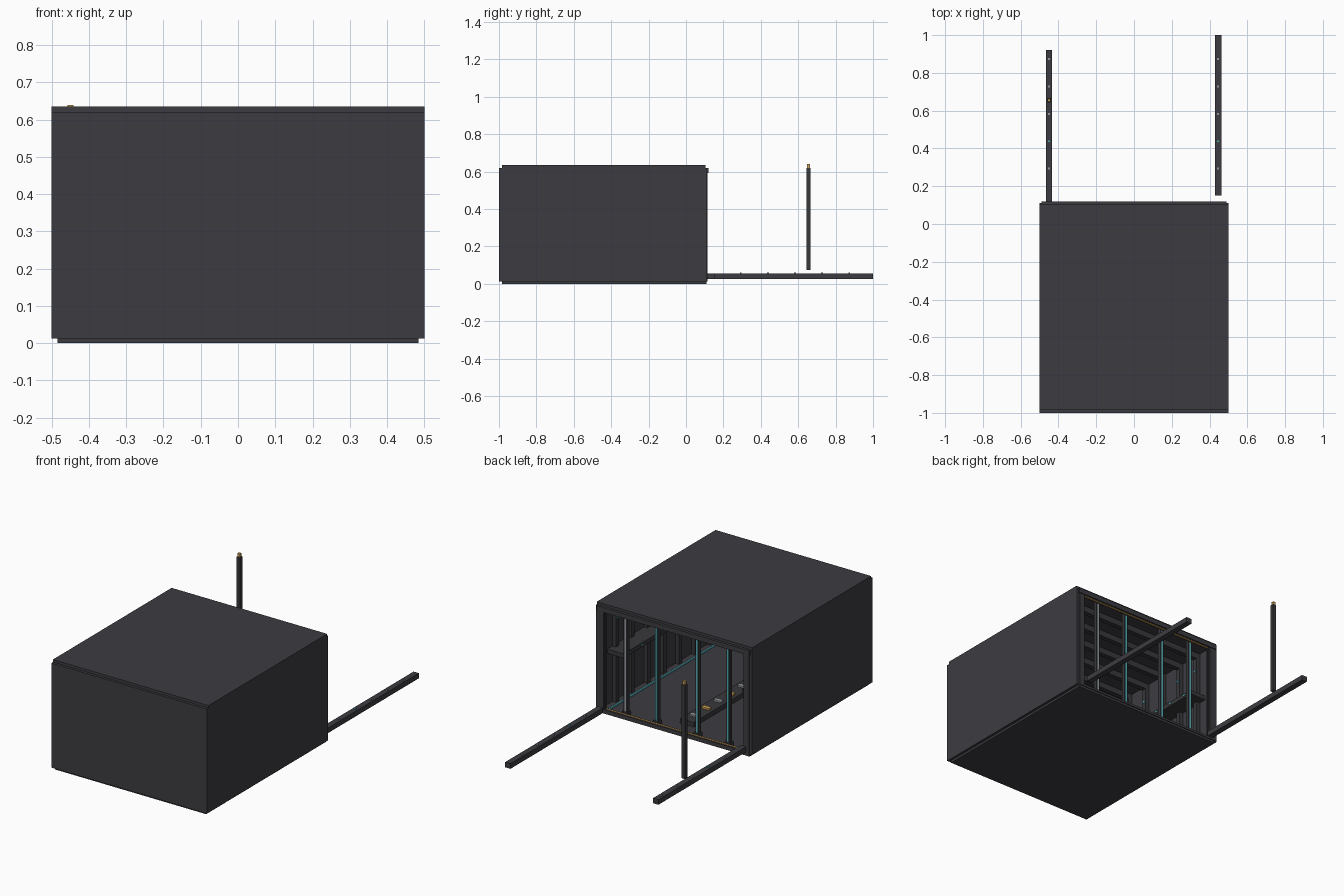
import bpy

cube = bpy.data.objects.get("Cube")
if cube:
    bpy.data.objects.remove(cube, do_unlink=True)


def material(name, r, g, b):
    m = bpy.data.materials.new(name)
    m.use_nodes = True
    m.diffuse_color = (r, g, b, 1)
    bsdf = m.node_tree.nodes["Principled BSDF"]
    bsdf.inputs["Base Color"].default_value = (r, g, b, 1)
    bsdf.inputs["Roughness"].default_value = 0.7
    return m


HULL = material("charcoal_hull", 0.046, 0.044, 0.052)
METAL = material("dark_metal", 0.04, 0.04, 0.045)
TEAL = material("teal_light", 0.08, 0.42, 0.47)
GOLD = material("amber_light", 0.6, 0.36, 0.1)
STEEL = material("pale_steel", 0.3, 0.33, 0.35)


def box(name, x, y, z, mat):
    """Box from (low, high) ranges along each axis."""
    lo, hi = zip(x, y, z)
    verts = [(a, b, c) for a in x for b in y for c in z]
    faces = [(0, 1, 3, 2), (4, 6, 7, 5), (0, 4, 5, 1),
             (2, 3, 7, 6), (0, 2, 6, 4), (1, 5, 7, 3)]
    mesh = bpy.data.meshes.new(name)
    mesh.from_pydata(verts, [], faces)
    mesh.materials.append(mat)
    ob = bpy.data.objects.new(name, mesh)
    bpy.context.collection.objects.link(ob)
    return ob


def around(c, half):
    return (c - half, c + half)


def side(s, a, b):
    """Range mirrored to side s, kept low to high."""
    return tuple(sorted((s * a, s * b)))


# Shell
box("floor", (-0.485, 0.485), (-0.985, 0.11), (0, 0.013), HULL)
box("roof", (-0.5, 0.5), (-0.985, 0.105), (0.62, 0.635), HULL)
box("front_wall", (-0.5, 0.5), (-1, -0.985), (0.013, 0.62), HULL)
for s, label in ((1, "left"), (-1, "right")):
    box(label + "_wall", side(s, 0.485, 0.5), (-0.985, 0.11), (0.013, 0.62), HULL)

# Frame of the open back
box("header", (-0.49, 0.49), (0.09, 0.12), (0.592, 0.62), HULL)
box("sill", (-0.485, 0.485), (0.09, 0.115), (0.013, 0.026), HULL)
box("header_light", (-0.44, 0.44), around(0.105, 0.004), (0.588, 0.592), GOLD)
box("sill_light", (-0.44, 0.44), around(0.103, 0.004), (0.026, 0.029), GOLD)
for s, label in ((1, "left"), (-1, "right")):
    box(label + "_jamb", side(s, 0.45, 0.485), (0.085, 0.115), (0.026, 0.592), HULL)
    box(label + "_jamb_trim", side(s, 0.444, 0.45), (0.095, 0.105), (0.026, 0.592), METAL)

# Posts across the opening, each with a light strip
for i, x in enumerate((-0.33, -0.13, 0.13, 0.33)):
    box(f"mullion_{i}", around(x, 0.011), around(0.075, 0.01), (0.013, 0.62), METAL)
    box(f"mullion_foot_{i}", around(x, 0.018), around(0.075, 0.016), (0.013, 0.035), METAL)
    box(f"mullion_strip_{i}", around(x, 0.005), (0.085, 0.088), (0.035, 0.59),
        STEEL if i == 3 else TEAL)

# Ribs on the walls and beams under the roof
for i in range(7):
    y = -0.03 - 0.145 * i
    box(f"roof_beam_{i}", (-0.485, 0.485), around(y, 0.014), (0.585, 0.62), METAL)
    for s, label in ((1, "left"), (-1, "right")):
        box(f"{label}_rib_{i}", side(s, 0.462, 0.485), around(y, 0.014), (0.013, 0.59), METAL)
        box(f"{label}_rib_lamp_{i}", side(s, 0.458, 0.462), around(y, 0.007), (0.50, 0.512), TEAL)

# Shelves and floor light strips inside
for s, label in ((1, "left"), (-1, "right")):
    box(label + "_shelf", side(s, 0.38, 0.485), (-0.7, 0.03), (0.31, 0.335), METAL)
    box(label + "_floor_light", side(s, 0.435, 0.445), (-0.95, 0.08), (0.013, 0.02), TEAL)
    for i in range(6):
        box(f"{label}_shelf_lamp_{i}", side(s, 0.376, 0.38), around(-0.02 - 0.12 * i, 0.008),
            (0.319, 0.327), TEAL)

# Low bench with small parts on it
box("bench", (-0.05, 0.04), (-0.58, 0.0), (0.013, 0.04), METAL)
for i in range(5):
    y = -0.07 - 0.11 * i
    box(f"bench_part_{i}", around(-0.005, 0.024), around(y, 0.012), (0.04, 0.05),
        GOLD if i % 2 else STEEL)

# Long rails running out of the opening, with marker lamps
for label, x, y in (("left", 0.445, (0.15, 1.0)), ("right", -0.45, (0.11, 0.92))):
    box(label + "_rail", around(x, 0.017), y, (0.025, 0.055), HULL)
    for i in range(5):
        box(f"{label}_rail_lamp_{i}", around(x, 0.006), around(0.293 + 0.145 * i, 0.005),
            (0.055, 0.062), TEAL if i == 1 else STEEL)

# Upright mast above the right rail
box("mast", around(-0.45, 0.011), around(0.655, 0.011), (0.075, 0.62), METAL)
box("mast_cap", around(-0.45, 0.008), around(0.655, 0.007), (0.62, 0.64), GOLD)
